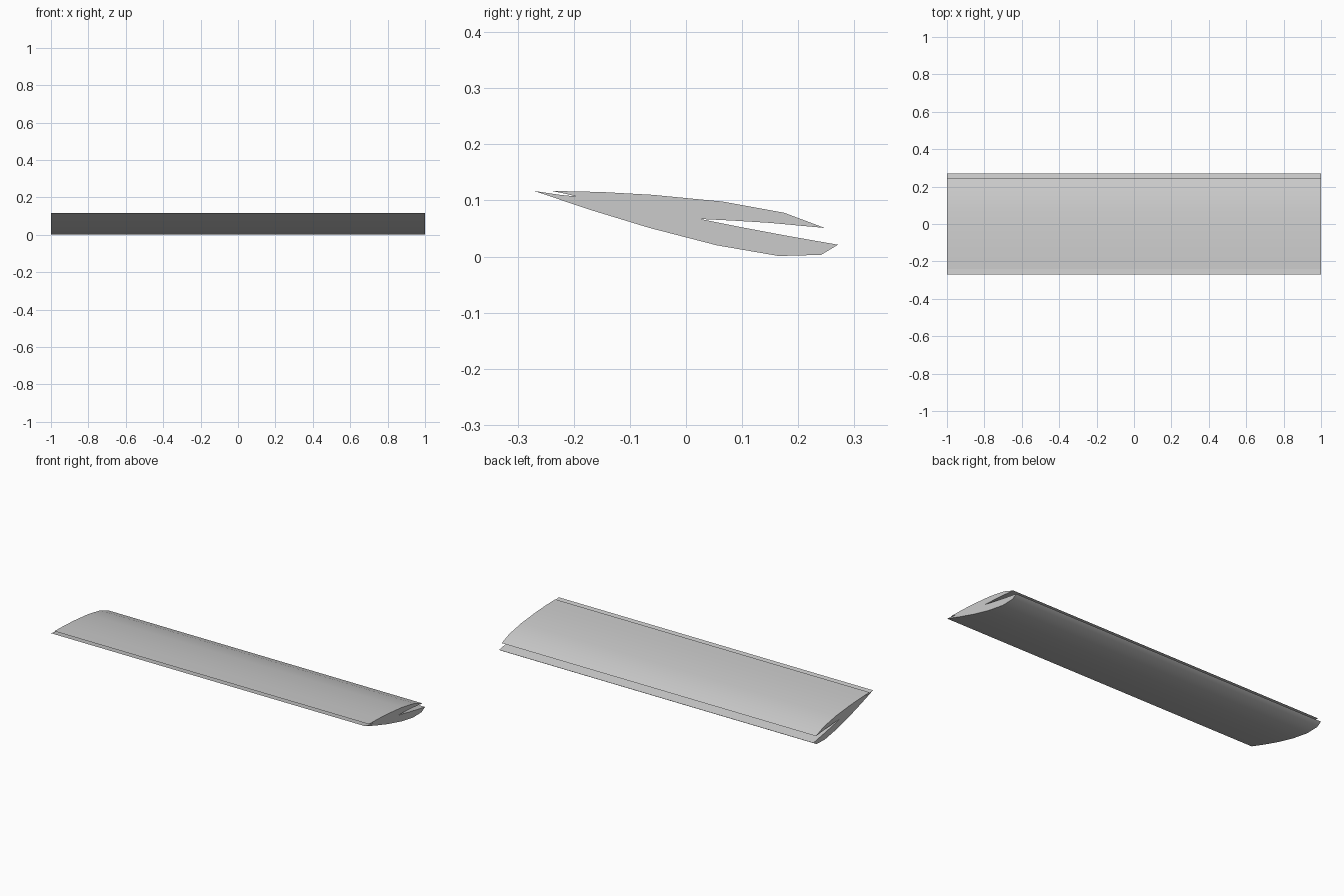
import bpy, bmesh, math

if "Cube" in bpy.data.objects:
    bpy.data.objects.remove(bpy.data.objects["Cube"])

# Wing section in (y, z): nose slit, upper skin, rear slot, lower skin
nose = [(-0.271, 0.117), (-0.225, 0.110), (-0.195, 0.107), (-0.215, 0.112)]
upper = [(-0.24, 0.117), (-0.15, 0.115), (-0.06, 0.110), (0.065, 0.098), (0.175, 0.078)]
slot = [(0.247, 0.051), (0.15, 0.060), (0.085, 0.064), (0.025, 0.067), (0.10, 0.052), (0.18, 0.037)]
lower = [(0.271, 0.021), (0.241, 0.003), (0.165, 0.001), (0.055, 0.020),
         (-0.065, 0.051), (-0.17, 0.083)]
section = nose + upper + slot + lower

grey = bpy.data.materials.new("light grey")
grey.diffuse_color = (0.6, 0.6, 0.6, 1)
grey.use_nodes = True
grey.node_tree.nodes["Principled BSDF"].inputs["Base Color"].default_value = grey.diffuse_color

# Extrude the section along the full span
bm = bmesh.new()
left = [bm.verts.new((-1, y, z)) for y, z in section]
cap = bm.faces.new(left)
bmesh.ops.extrude_face_region(bm, geom=[cap], use_keep_orig=True)
bm.verts.ensure_lookup_table()
for v in bm.verts[len(section):]:
    v.co.x = 1
bmesh.ops.recalc_face_normals(bm, faces=bm.faces)

mesh = bpy.data.meshes.new("slotted_wing")
bm.to_mesh(mesh)
bm.free()
mesh.materials.append(grey)
wing = bpy.data.objects.new("slotted_wing", mesh)
bpy.context.collection.objects.link(wing)

# Smooth skin with crisp slot and end edges
bpy.context.view_layer.objects.active = wing
wing.select_set(True)
bpy.ops.object.shade_smooth_by_angle(angle=math.radians(30))
